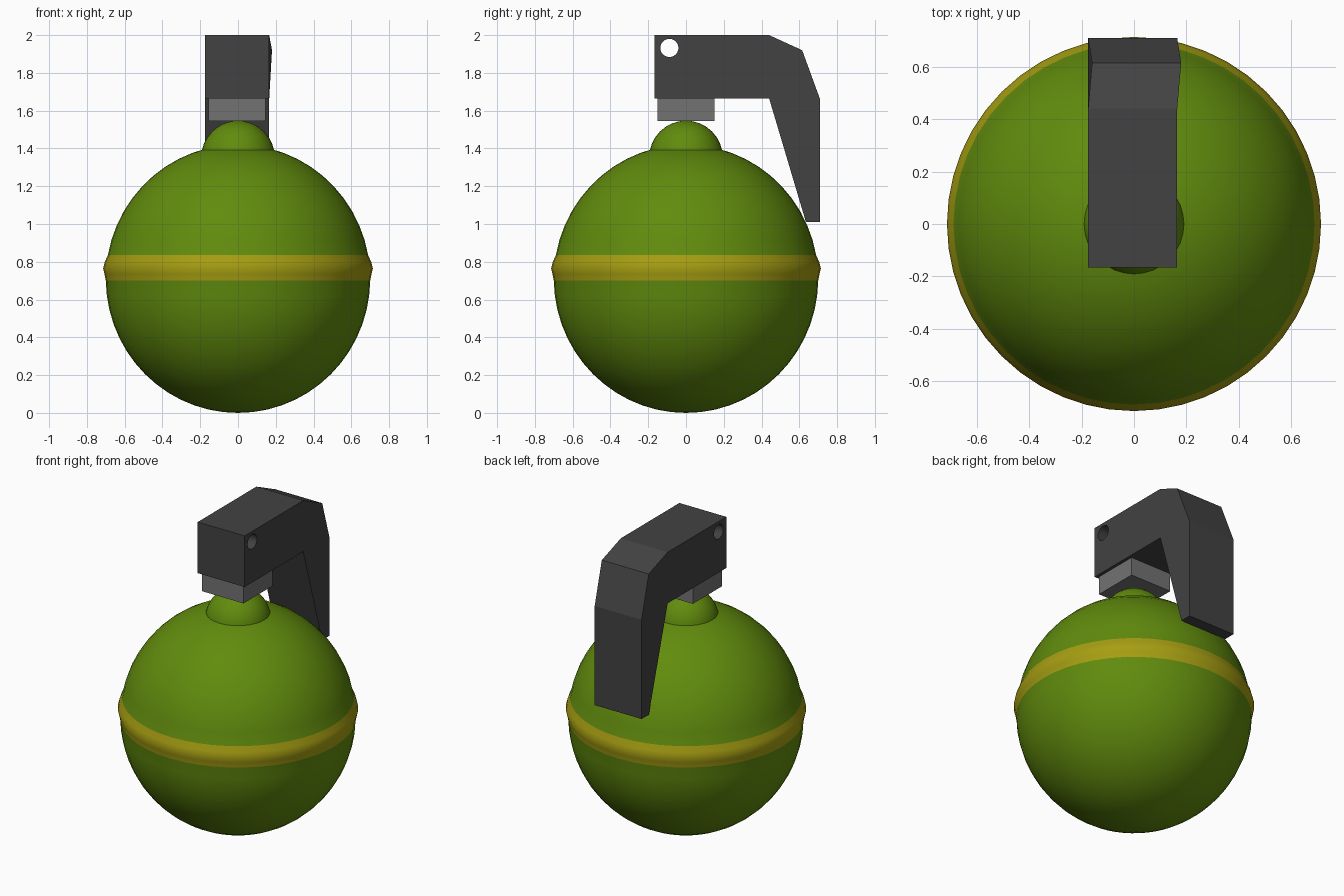
import bpy, bmesh, math

cube = bpy.data.objects.get("Cube")
if cube:
    bpy.data.objects.remove(cube, do_unlink=True)


def material(name, rgb):
    m = bpy.data.materials.new(name)
    m.use_nodes = True
    m.diffuse_color = (*rgb, 1)
    m.node_tree.nodes["Principled BSDF"].inputs["Base Color"].default_value = (*rgb, 1)
    return m


green = material("olive green", (0.12, 0.26, 0.004))
yellow = material("band yellow", (0.38, 0.34, 0.006))
dark = material("dark steel", (0.055, 0.055, 0.056))
grey = material("grey metal", (0.17, 0.17, 0.17))


def finish(name, bm, mats, smooth=None):
    bmesh.ops.recalc_face_normals(bm, faces=bm.faces)
    me = bpy.data.meshes.new(name)
    bm.to_mesh(me)
    bm.free()
    for m in mats:
        me.materials.append(m)
    ob = bpy.data.objects.new(name, me)
    bpy.context.collection.objects.link(ob)
    if smooth:
        bpy.ops.object.select_all(action="DESELECT")
        ob.select_set(True)
        bpy.context.view_layer.objects.active = ob
        bpy.ops.object.shade_smooth_by_angle(angle=math.radians(smooth))
    return ob


def lathe(profile, sides):
    bm = bmesh.new()
    vs = [bm.verts.new((r, 0, z)) for r, z in profile]
    es = [bm.edges.new(pair) for pair in zip(vs, vs[1:])]
    bmesh.ops.spin(bm, geom=vs + es, cent=(0, 0, 0), axis=(0, 0, 1),
                   angle=math.tau, steps=sides, use_duplicate=False)
    bmesh.ops.remove_doubles(bm, verts=bm.verts, dist=0.0005)
    return bm


# Round body with a raised band around the middle
R, H = 0.70, 0.71
LOW, HIGH = 0.70, 0.835


def arc(z0, z1, n):
    a0, a1 = (math.asin((z - H) / H) for z in (z0, z1))
    angles = [a0 + (a1 - a0) * i / n for i in range(n + 1)]
    return [(R * math.cos(a), H + H * math.sin(a)) for a in angles]


band = [(0.707, 0.735), (0.714, 0.765), (0.705, 0.80)]
bm = lathe(arc(0, LOW, 14) + band + arc(HIGH, 2 * H, 12), 48)
for f in bm.faces:
    f.material_index = int(LOW < f.calc_center_median().z < HIGH)
finish("body", bm, [green, yellow], 30)

# Domed neck on top of the body
neck = [(0.195 * math.cos(i * math.pi / 16), 1.352 + 0.195 * math.sin(i * math.pi / 16))
        for i in range(9)]
finish("neck", lathe(neck, 32), [green], 30)

# Square fuse block
bm = bmesh.new()
bmesh.ops.create_cube(bm, size=1)
bmesh.ops.scale(bm, vec=(0.3, 0.3, 0.125), verts=bm.verts)
bmesh.ops.translate(bm, vec=(-0.005, 0, 1.608), verts=bm.verts)
finish("fuse_block", bm, [grey])

# Bent safety lever, extruded across x; its upper bend leans slightly sideways
outline = [(-0.167, 2.0), (0.44, 2.0), (0.615, 1.92), (0.71, 1.66),
           (0.71, 1.01), (0.635, 1.01), (0.44, 1.665), (-0.167, 1.665)]
bm = bmesh.new()
sides = [[bm.verts.new((x + (0.015 if z == 1.92 else 0), y, z)) for y, z in outline]
         for x in (-0.175, 0.165)]
for side in sides:
    bm.faces.new(side)
for i in range(len(outline)):
    j = (i + 1) % len(outline)
    bm.faces.new((sides[0][i], sides[0][j], sides[1][j], sides[1][i]))
lever = finish("lever", bm, [dark])

# Pin hole cut through the lever
bpy.ops.mesh.primitive_cylinder_add(vertices=24, radius=0.048, depth=1,
                                    location=(0, -0.088, 1.932),
                                    rotation=(0, math.pi / 2, 0))
cutter = bpy.context.object
cutter.name = "pin_hole_cutter"
cutter.data.materials.append(dark)
cutter.hide_render = True
cutter.hide_viewport = True
hole = lever.modifiers.new("pin hole", "BOOLEAN")
hole.operation = "DIFFERENCE"
hole.solver = "EXACT"
hole.object = cutter
